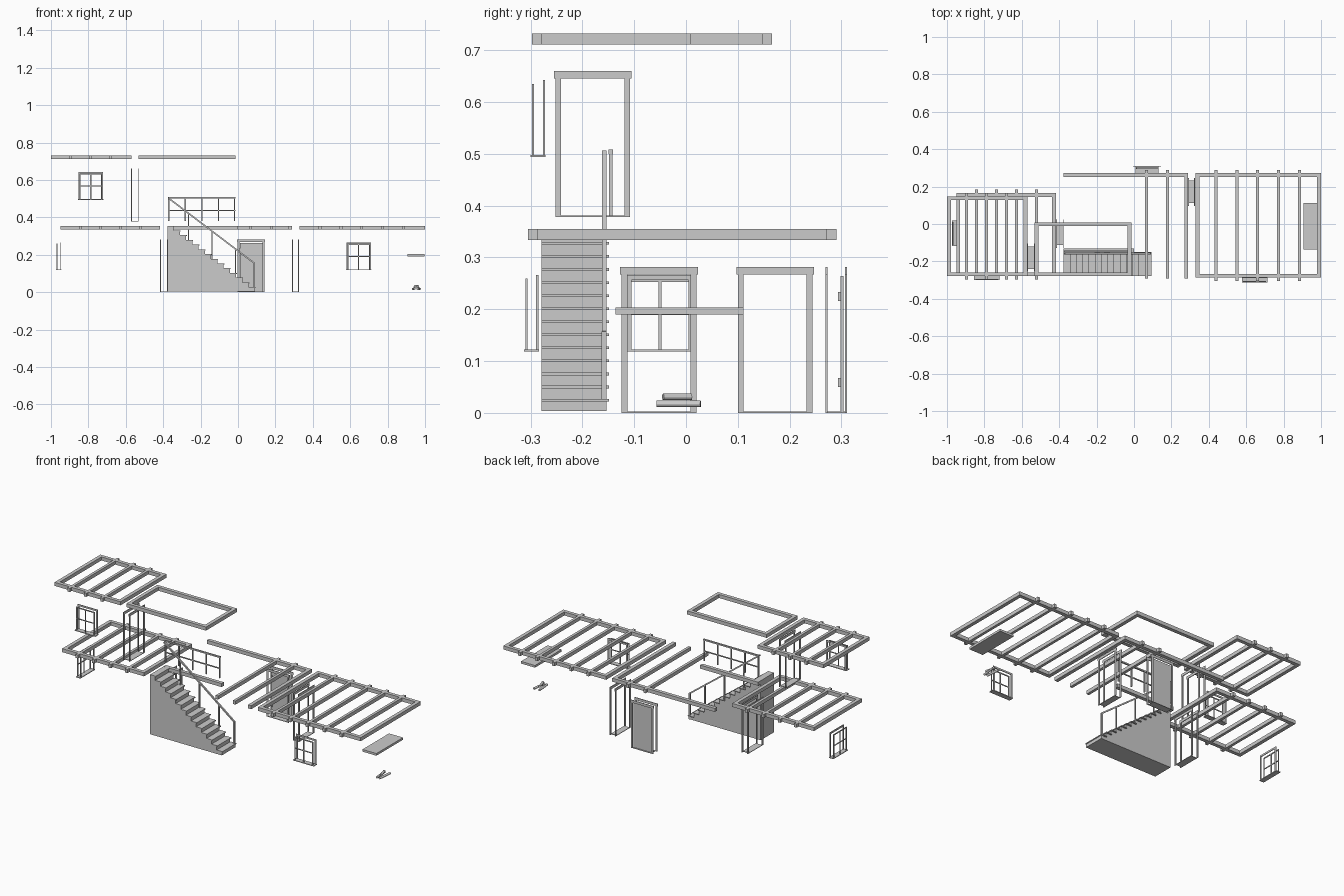
import bpy, bmesh, math
from mathutils import Vector, Matrix

if "Cube" in bpy.data.objects:
    bpy.data.objects.remove(bpy.data.objects["Cube"])


def new_object(name, bm):
    bmesh.ops.recalc_face_normals(bm, faces=bm.faces[:])
    mesh = bpy.data.meshes.new(name)
    bm.to_mesh(mesh)
    bm.free()
    ob = bpy.data.objects.new(name, mesh)
    bpy.context.collection.objects.link(ob)
    return ob


def add_box(bm, x0, x1, y0, y1, z0, z1):
    m = Matrix.Translation(((x0 + x1) / 2, (y0 + y1) / 2, (z0 + z1) / 2)) @ \
        Matrix.Diagonal((x1 - x0, y1 - y0, z1 - z0, 1))
    bmesh.ops.create_cube(bm, size=1, matrix=m)


def boxes(name, items):
    bm = bmesh.new()
    for b in items:
        add_box(bm, *b)
    return new_object(name, bm)


W = 0.021      # beam width
FLOOR, ROOF = (0.334, 0.355), (0.711, 0.732)


def beam_frame(name, x0, x1, y0, y1, z, joists=(), over=0.018):
    """Rectangular ring of beams with joists poking out past it."""
    items = [(x0, x1, y0, y0 + W, *z), (x0, x1, y1 - W, y1, *z),
             (x0, x0 + W, y0 + W, y1 - W, *z), (x1 - W, x1, y0 + W, y1 - W, *z)]
    items += [(j - 0.008, j + 0.008, y0 - over, y1 + over, *z) for j in joists]
    return boxes(name, items)


# Ceiling and floor beams
beam_frame("right_room_beams", 0.33, 1.0, -0.287, 0.272, FLOOR,
           [0.438 + 0.1115 * i for i in range(5)])
beam_frame("left_room_beams", -0.95, -0.417, -0.279, 0.166, FLOOR,
           [-0.842 + 0.107 * i for i in range(4)])
beam_frame("upper_room_beams", -1.0, -0.57, -0.279, 0.148, ROOF,
           [-0.896 + 0.1075 * i for i in range(3)])
beam_frame("upper_hall_beams", -0.532, -0.013, -0.279, 0.009, ROOF)
boxes("hall_beams", [(-0.378, 0.29, 0.251, 0.272, *FLOOR),
                     (0.269, 0.29, -0.292, 0.251, *FLOOR),
                     (0.059, 0.075, -0.292, 0.29, *FLOOR),
                     (0.172, 0.188, -0.292, 0.29, *FLOOR)])
boxes("landing_beam", [(-0.378, 0.0, -0.153, -0.132, *FLOOR)])


# Door casings: a thin trim on each wall face joined by a threshold
def door_trim(name, x0, x1, yc, z0):
    t, h = 0.004, 0.267
    items = [(x0, x1, yc - 0.061, yc + 0.061, z0, z0 + 0.003)]
    for a in (x0, x1 - t):
        for s in (-1, 1):
            ya, yb = sorted((yc + s * 0.061, yc + s * 0.072))
            items.append((a, a + t, ya, yb, z0, z0 + h))
        items.append((a, a + t, yc - 0.075, yc + 0.075, z0 + h, z0 + h + 0.015))
    return boxes(name, items)


door_trim("left_room_door_trim", -0.417, -0.376, -0.052, 0)
door_trim("right_room_door_trim", 0.289, 0.326, 0.172, 0)
door_trim("upper_door_trim", -0.572, -0.531, -0.18, 0.378)

# Entrance door, turned so it faces the back wall
entry = door_trim("entrance_trim", 0.269, 0.311, -0.07, 0)
entry.data.transform(Matrix.Rotation(math.pi / 2, 4, 'Z'))
boxes("entrance_door", [(0.01, 0.13, 0.298, 0.304, 0.003, 0.264)])
boxes("door_hinges", [(0.009, 0.015, 0.293, 0.298, z, z + 0.017) for z in (0.05, 0.216)])


# Windows: outer sash with crossing bars, inner trim and sill
def window(name, loc, turn=0):
    items = [(-0.068, 0.068, -0.003, 0.026, 0, 0.004)]
    for y0, half, top in ((0, 0.061, 0.141), (0.021, 0.065, 0.148)):
        y1 = y0 + 0.004
        w = 0.006 if y0 == 0 else 0.010
        items += [(-half, -half + w, y0, y1, 0.004, top),
                  (half - w, half, y0, y1, 0.004, top),
                  (-half, half, y0, y1, top - w, top)]
    items += [(-0.003, 0.003, 0, 0.004, 0.004, 0.138),
              (-0.06, 0.06, 0, 0.004, 0.071, 0.076)]
    ob = boxes(name, items)
    ob.data.transform(Matrix.Translation(loc) @ Matrix.Rotation(turn, 4, 'Z'))


window("right_room_window", (0.645, -0.310, 0.118))
window("upper_window", (-0.787, -0.297, 0.494))
window("left_room_window", (-0.97, -0.05, 0.118), -math.pi / 2)

# Solid staircase
N, RUN, RISE, X0 = 14, 0.0334, 0.0252, 0.09
profile = [(X0, 0.004)]
for i in range(N):
    profile += [(X0 - RUN * i, RISE * (i + 1)), (X0 - RUN * (i + 1), RISE * (i + 1))]
profile.append((X0 - RUN * N, 0.004))
bm = bmesh.new()
face = bm.faces.new([bm.verts.new((x, -0.279, z)) for x, z in profile])
ext = bmesh.ops.extrude_face_region(bm, geom=[face])
bmesh.ops.translate(bm, vec=(0, 0.123, 0),
                    verts=[g for g in ext["geom"] if isinstance(g, bmesh.types.BMVert)])
new_object("staircase", bm)
boxes("stair_treads", [(X0 - RUN * (i + 1), X0 - RUN * i + 0.004, -0.279, -0.149,
                        RISE * (i + 1) - 0.003, RISE * (i + 1) + 0.002) for i in range(N)])

# Stair handrail: sloping bar, newel post and balusters
a, b = Vector((0.087, -0.158, 0.155)), Vector((-0.372, -0.158, 0.503))
bm = bmesh.new()
d = b - a
rot = Matrix.Rotation(math.atan2(-d.z, d.x), 4, 'Y')
bmesh.ops.create_cube(bm, size=1, matrix=Matrix.Translation((a + b) / 2) @ rot
                      @ Matrix.Diagonal((d.length, 0.009, 0.008, 1)))
add_box(bm, 0.082, 0.09, -0.163, -0.153, 0.004, 0.157)
for x in (-0.013, -0.14, -0.265):
    add_box(bm, x - 0.003, x + 0.003, -0.161, -0.155, RISE * math.ceil((X0 - x) / RUN),
            a.z + (x - a.x) * d.z / d.x)
new_object("stair_handrail", bm)

# Landing railing
boxes("landing_railing",
      [(-0.375, -0.013, -0.15, -0.141, 0.5, 0.508),
       (-0.37, -0.013, -0.148, -0.143, 0.434, 0.44)]
      + [(x - 0.003, x + 0.003, -0.149, -0.142, 0.38, 0.5)
         for x in (-0.37, -0.282, -0.193, -0.105, -0.018)])

# Fireplace mantel and logs
boxes("mantel_shelf", [(0.906, 0.997, -0.136, 0.111, 0.19, 0.203)])
for name, x, y, z, length, turn in (("log_left", 0.940, -0.014, 0.0175, 0.082, 0.08),
                                    ("log_right", 0.966, -0.014, 0.0175, 0.085, -0.12),
                                    ("log_top", 0.954, -0.017, 0.031, 0.057, 0.3)):
    bm = bmesh.new()
    bmesh.ops.create_cone(bm, cap_ends=True, segments=12, radius1=0.0065, radius2=0.0065,
                          depth=length, matrix=Matrix.Translation((x, y, z))
                          @ Matrix.Rotation(turn, 4, 'Z')
                          @ Matrix.Rotation(math.pi / 2, 4, 'X'))
    new_object(name, bm)
